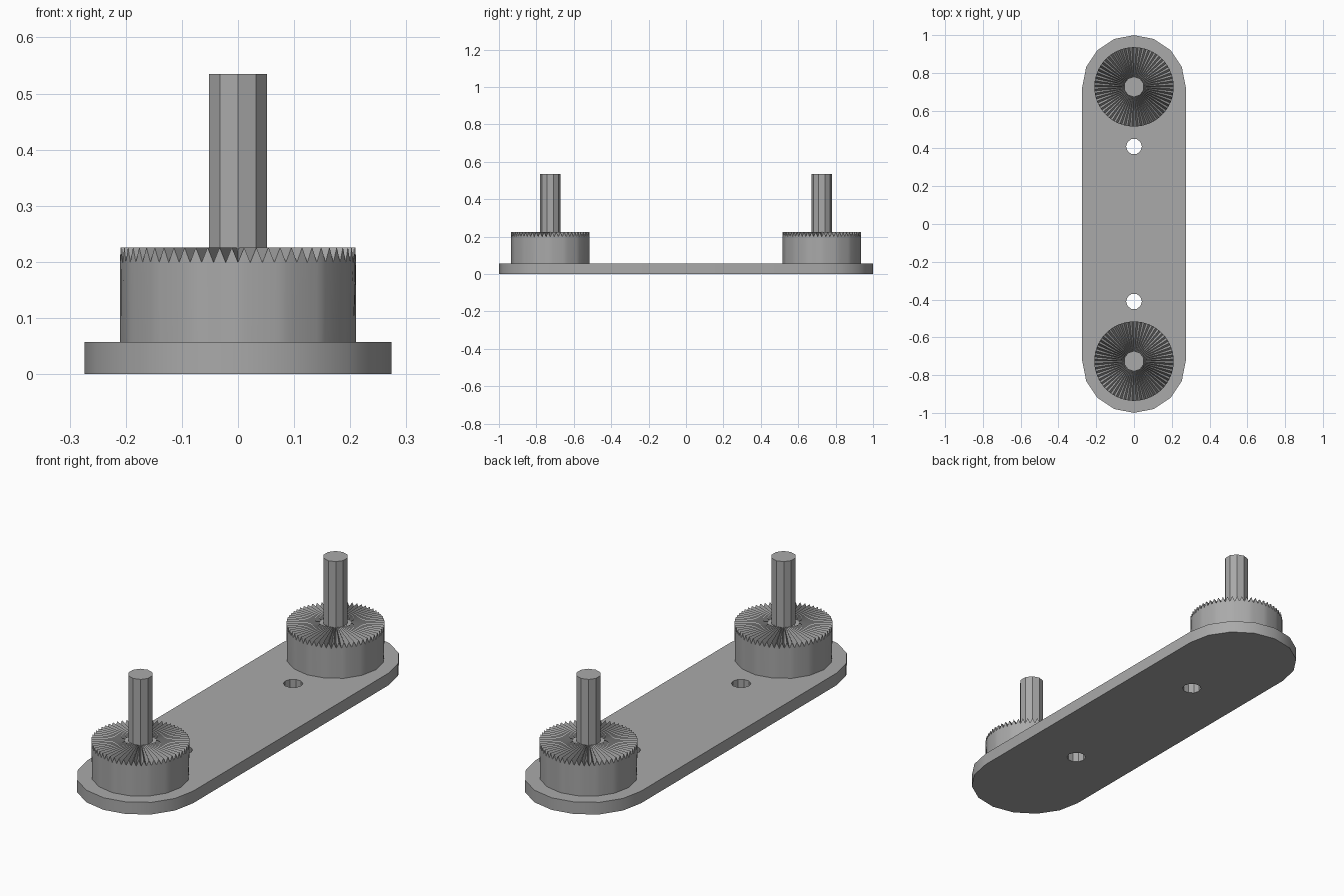
import bpy, bmesh
from math import sin, cos, pi, tau, radians

if "Cube" in bpy.data.objects:
    bpy.data.objects.remove(bpy.data.objects["Cube"], do_unlink=True)

POST_Y = 0.726
PLATE_TOP = 0.057
TEETH_TOP = 0.226

grey = bpy.data.materials.new("plain grey")
grey.use_nodes = True
colour = (0.4, 0.4, 0.4, 1)
grey.diffuse_color = colour
grey.node_tree.nodes["Principled BSDF"].inputs["Base Color"].default_value = colour


def finish(bm, name, y=0, angle=30):
    """Turn a bmesh into a named object with sharp edges kept."""
    bmesh.ops.recalc_face_normals(bm, faces=bm.faces)
    mesh = bpy.data.meshes.new(name)
    bm.to_mesh(mesh)
    bm.free()
    mesh.materials.append(grey)
    obj = bpy.data.objects.new(name, mesh)
    obj.location.y = y
    bpy.context.collection.objects.link(obj)
    bpy.ops.object.select_all(action='DESELECT')
    obj.select_set(True)
    bpy.context.view_layer.objects.active = obj
    bpy.ops.object.shade_smooth_by_angle(angle=radians(angle))
    return obj


def add_loop(bm, points):
    verts = [bm.verts.new((x, y, 0)) for x, y in points]
    return [bm.edges.new((v, verts[i - 1])) for i, v in enumerate(verts)]


def arc(cy, r, start, sweep, steps, count):
    return [(r * cos(start + sweep * i / steps), cy + r * sin(start + sweep * i / steps))
            for i in range(count)]


# Base plate: rounded strip with two through holes
bm = bmesh.new()
outline = arc(POST_Y, 0.274, 0, pi, 8, 9) + arc(-POST_Y, 0.274, pi, pi, 8, 9)
edges = add_loop(bm, outline)
for y in (-0.41, 0.41):
    edges += add_loop(bm, arc(y, 0.042, 0, tau, 10, 10))
bmesh.ops.triangle_fill(bm, edges=edges, use_beauty=True, use_dissolve=False)
solid = bmesh.ops.extrude_face_region(bm, geom=bm.faces[:])
top = [g for g in solid["geom"] if isinstance(g, bmesh.types.BMVert)]
bmesh.ops.translate(bm, verts=top, vec=(0, 0, PLATE_TOP))
finish(bm, "base_plate")


def toothed_hub(name, y, teeth=60, sides=16, r=0.21):
    """Drum with radial V teeth whose valleys rise towards the centre."""
    bm = bmesh.new()
    count = teeth * 2
    centre = bm.verts.new((0, 0, TEETH_TOP))
    rim, foot = [], []
    step = tau / sides
    for i in range(count):
        a = tau * i / count
        z = TEETH_TOP - (0.027 if i % 2 == 0 else 0)
        rim.append(bm.verts.new((r * cos(a), r * sin(a), z)))
        # the foot follows a coarser polygon than the rim
        p = r * cos(step / 2) / cos(a % step - step / 2)
        foot.append(bm.verts.new((p * cos(a), p * sin(a), PLATE_TOP)))
    for i in range(count):
        bm.faces.new((rim[i - 1], rim[i], centre))
        bm.faces.new((foot[i - 1], foot[i], rim[i], rim[i - 1]))
    bm.faces.new(foot)
    finish(bm, name, y, 20)


def shaft(name, y):
    bm = bmesh.new()
    low, high = 0.19, 0.535
    bmesh.ops.create_cone(bm, cap_ends=True, segments=10, radius1=0.054,
                          radius2=0.054, depth=high - low)
    bmesh.ops.translate(bm, verts=bm.verts, vec=(0, 0, (low + high) / 2))
    finish(bm, name, y)


# Matching post at each end
for end, y in (("front", -POST_Y), ("back", POST_Y)):
    toothed_hub(end + "_toothed_hub", y)
    shaft(end + "_shaft", y)
